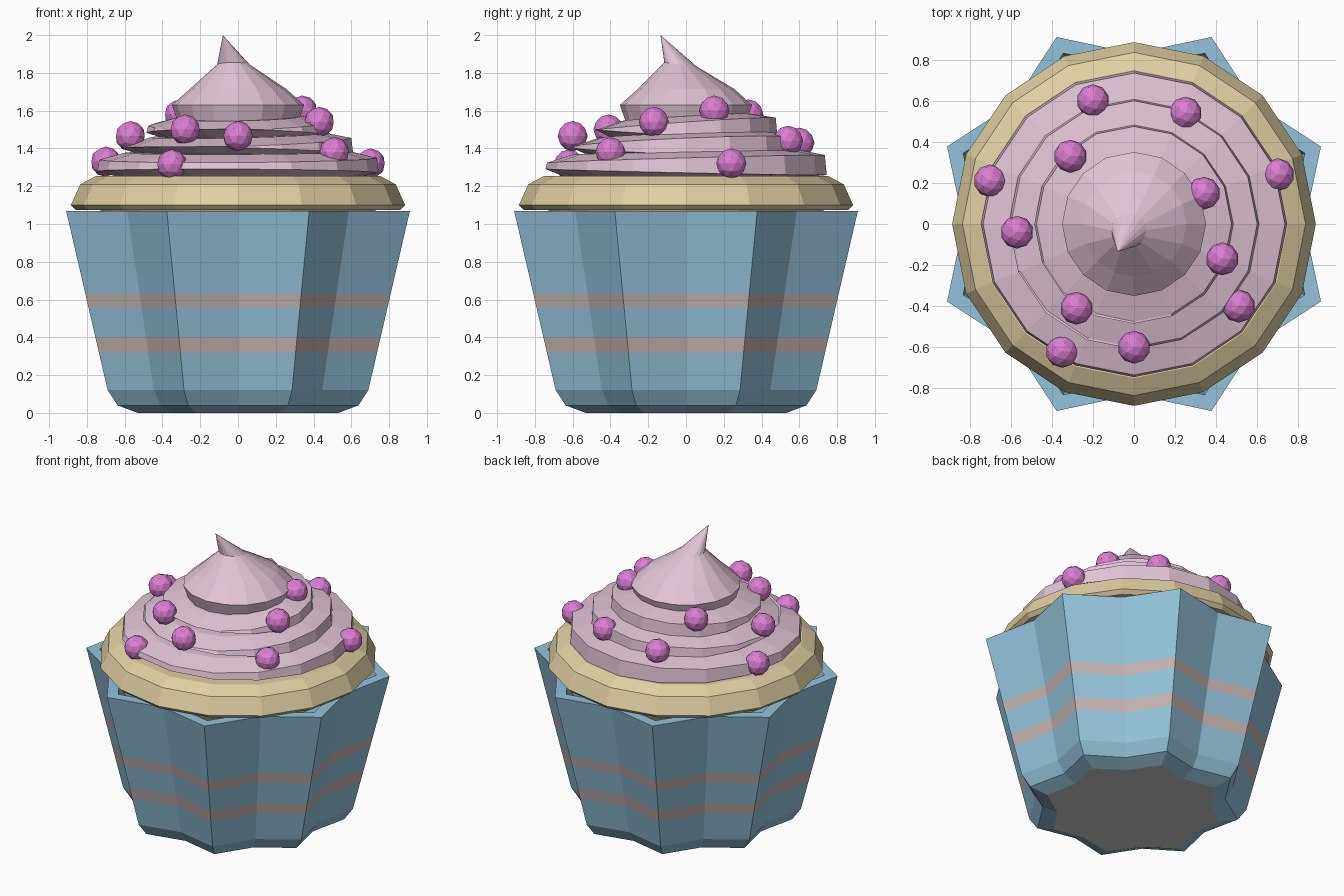
import bpy, bmesh
from math import pi, cos, sin
from mathutils import Matrix

if "Cube" in bpy.data.objects:
    bpy.data.objects.remove(bpy.data.objects["Cube"])


def material(name, r, g, b):
    m = bpy.data.materials.new(name)
    m.diffuse_color = [(c / 255) ** 2.2 for c in (r, g, b)] + [1]
    m.use_nodes = True
    m.node_tree.nodes["Principled BSDF"].inputs["Base Color"].default_value = m.diffuse_color
    return m


BLUE = material("wrapper_blue", 146, 194, 217)
STRIPE = material("stripe_beige", 196, 178, 175)
CAKE = material("cake_tan", 222, 206, 160)
FROSTING = material("frosting_pink", 224, 194, 212)
BERRY = material("berry_magenta", 218, 125, 208)


def finish(name, bm, *mats):
    bmesh.ops.recalc_face_normals(bm, faces=bm.faces)
    mesh = bpy.data.meshes.new(name)
    bm.to_mesh(mesh)
    bm.free()
    for m in mats:
        mesh.materials.append(m)
    obj = bpy.data.objects.new(name, mesh)
    bpy.context.collection.objects.link(obj)
    return obj


def ring(bm, point, n=16):
    return [bm.verts.new(point(2 * pi * i / n, i)) for i in range(n)]


def bridge(bm, a, b, mat=0):
    n = len(a)
    for i in range(n):
        j = (i + 1) % n
        bm.faces.new((a[i], a[j], b[j], b[i])).material_index = mat


def star(bm, valley, tip, z):
    def point(a, i):
        r = tip if i % 2 else valley
        return (r * cos(a), r * sin(a), z)
    return ring(bm, point)


def lathe(bm, profile, lean=(0, 0)):
    # profile rows: radius, height, amount of lean applied, centre x, centre y
    rings = []
    for r, z, k, cx, cy in profile:
        rings.append(ring(bm, lambda a, i: (
            cx + r * cos(a), cy + r * sin(a),
            z + k * (lean[0] * cos(a) + lean[1] * sin(a)))))
    for a, b in zip(rings, rings[1:]):
        bridge(bm, a, b)
    return rings


# Pleated wrapper: star-shaped sections, striped outside, hollow inside
bm = bmesh.new()


def side(z):
    t = (z - 0.12) / 0.95
    return (0.63 + 0.20 * t, 0.747 + 0.238 * t, z)


outer = [(0.49, 0.575, 0), (0.58, 0.69, 0.04)]
outer += [side(z) for z in (0.12, 0.32, 0.40, 0.56, 0.63, 1.07)]
inner = [(0.76, 0.90, 1.07), (0.57, 0.68, 0.12)]
rings = [star(bm, *s) for s in outer + inner]
for i in range(len(rings) - 1):
    bridge(bm, rings[i], rings[i + 1], 1 if i in (3, 5) else 0)
bm.faces.new(rings[-1])
finish("wrapper", bm, BLUE, STRIPE)

# Grey underside
bm = bmesh.new()
face = bm.faces.new(star(bm, 0.49, 0.575, 0))
base = finish("wrapper_base", bm)
if base.data.polygons[0].normal.z > 0:
    base.data.flip_normals()

# Cake top overhanging the wrapper
bm = bmesh.new()
rings = lathe(bm, [(r, z, 0, 0, 0) for r, z in (
    (0.66, 0.95), (0.73, 1.075), (0.86, 1.075), (0.885, 1.10),
    (0.835, 1.21), (0.75, 1.255))])
bm.faces.new(rings[0])
bm.faces.new(rings[-1])
finish("cake_top", bm, CAKE)

# Three stacked frosting tiers, each leaning a little
tiers = [
    ("frosting_tier_low", 0.74, 1.25, 1.345, (0.005, 0.02)),
    ("frosting_tier_middle", 0.605, 1.36, 1.435, (0.02, 0.025)),
    ("frosting_tier_high", 0.48, 1.45, 1.53, (0.01, 0.033)),
]
for name, r, low, high, lean in tiers:
    bm = bmesh.new()
    rings = lathe(bm, [
        (r - 0.10, low, 0, 0, 0), (r + 0.005, low + 0.025, -0.8, 0, 0),
        (r - 0.005, high, 1, 0, 0), (r - 0.14, high + 0.035, 0.6, 0, 0)], lean)
    bm.faces.new(rings[0])
    bm.faces.new(rings[-1])
    finish(name, bm, FROSTING)

# Frosting peak with a bent tip
bm = bmesh.new()
rings = lathe(bm, [
    (0.305, 1.50, 0, 0, 0), (0.35, 1.63, 0, 0, 0),
    (0.255, 1.715, 0, 0, 0), (0.085, 1.845, 1, -0.025, -0.03)], (0.0, -0.01))
bm.faces.new(rings[0])
tip = bm.verts.new((-0.08, -0.135, 2.0))
last = rings[-1]
for i in range(16):
    bm.faces.new((last[i], last[(i + 1) % 16], tip))
finish("frosting_peak", bm, FROSTING)

# Berries scattered over the tiers
berries = [
    (-0.20, 0.60, 1.43), (0.25, 0.54, 1.44), (-0.31, 0.33, 1.58),
    (-0.70, 0.21, 1.33), (0.70, 0.24, 1.32), (0.34, 0.15, 1.60),
    (-0.57, -0.04, 1.465), (0.43, -0.17, 1.54), (-0.28, -0.41, 1.50),
    (0.51, -0.40, 1.38), (0.0, -0.60, 1.465), (-0.35, -0.62, 1.315),
]
for k, pos in enumerate(berries):
    bm = bmesh.new()
    bmesh.ops.create_icosphere(bm, subdivisions=2, radius=0.08,
                               matrix=Matrix.Translation(pos))
    finish(f"berry_{k + 1}", bm, BERRY)
